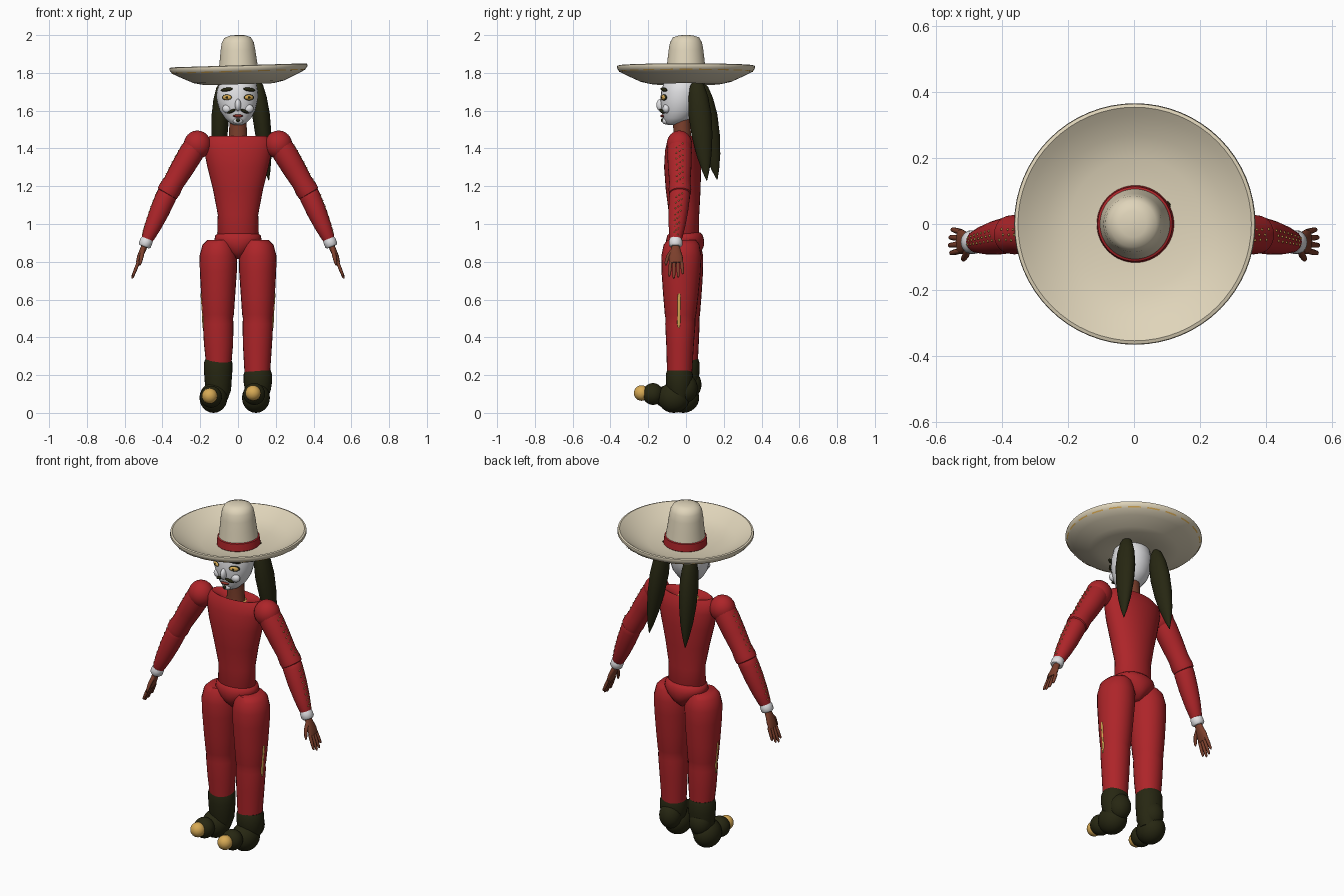
import bpy, bmesh, math
from mathutils import Vector, Matrix

cube = bpy.data.objects.get("Cube")
if cube:
    bpy.data.objects.remove(cube, do_unlink=True)


def material(name, r, g, b):
    m = bpy.data.materials.new(name)
    m.use_nodes = True
    m.diffuse_color = (r, g, b, 1)
    node = next(n for n in m.node_tree.nodes if n.type == 'BSDF_PRINCIPLED')
    node.inputs["Base Color"].default_value = (r, g, b, 1)
    node.inputs["Roughness"].default_value = 0.7
    return m


RED = material("red cloth", 0.42, 0.018, 0.022)
CREAM = material("cream felt", 0.74, 0.66, 0.49)
WHITE = material("white", 0.75, 0.75, 0.77)
SKIN = material("brown skin", 0.2, 0.05, 0.025)
DARK = material("dark olive", 0.02, 0.02, 0.006)
GOLD = material("gold", 0.68, 0.4, 0.09)
LIP = material("dark lips", 0.25, 0.03, 0.02)


def finish(name, bm, mat, angle=50):
    bmesh.ops.recalc_face_normals(bm, faces=bm.faces)
    me = bpy.data.meshes.new(name)
    bm.to_mesh(me)
    bm.free()
    me.materials.append(mat)
    me.shade_smooth()
    me.set_sharp_from_angle(angle=math.radians(angle))
    ob = bpy.data.objects.new(name, me)
    bpy.context.collection.objects.link(ob)
    return ob


def loft(name, rings, mat, upright=True, sides=24):
    """Rings are (x, y, z, width radius, depth radius) along a path."""
    bm = bmesh.new()
    loops = []
    for i, (x, y, z, a, b) in enumerate(rings):
        t = Vector((0, 0, 1))
        if not upright:
            p, q = rings[max(i - 1, 0)], rings[min(i + 1, len(rings) - 1)]
            t = (Vector(q[:3]) - Vector(p[:3])).normalized()
        w = Vector((0, 1, 0))
        w = (w - t * w.dot(t)).normalized()
        u = w.cross(t)
        turn = [2 * math.pi * k / sides for k in range(sides)]
        loops.append([bm.verts.new(Vector((x, y, z)) + u * a * math.cos(k) + w * b * math.sin(k))
                      for k in turn])
    for lo, hi in zip(loops, loops[1:]):
        for k in range(sides):
            n = (k + 1) % sides
            bm.faces.new((lo[k], lo[n], hi[n], hi[k]))
    bm.faces.new(loops[0])
    bm.faces.new(loops[-1])
    return finish(name, bm, mat)


def ball(name, pos, size, mat, rot=None, seg=24):
    bm = bmesh.new()
    m = Matrix.Translation(pos) @ (rot or Matrix()) @ Matrix.Diagonal((*size, 1))
    bmesh.ops.create_uvsphere(bm, u_segments=seg, v_segments=seg // 2, radius=1, matrix=m)
    return finish(name, bm, mat)


def lathe(name, profile, mat, at, tilt, keep=None):
    bm = bmesh.new()
    vs = [bm.verts.new((r, 0, z)) for r, z in profile]
    es = [bm.edges.new(p) for p in zip(vs, vs[1:])]
    bmesh.ops.spin(bm, geom=vs + es, axis=(0, 0, 1), cent=(0, 0, 0),
                   steps=64, angle=2 * math.pi)
    bmesh.ops.remove_doubles(bm, verts=bm.verts, dist=0.0005)
    if keep:
        drop = [f for f in bm.faces
                if not keep(math.atan2(f.calc_center_median().y, f.calc_center_median().x))]
        bmesh.ops.delete(bm, geom=drop, context='FACES')
    ob = finish(name, bm, mat)
    ob.location = at
    ob.rotation_euler = (0, tilt, 0)
    return ob


# Hat: dished brim and crown in one turned profile, with band and stitching
hat_at, tilt = (0.005, 0, 1.74), -0.03
lathe("hat", [(0, 0.03), (0.1, 0.01), (0.18, 0), (0.24, 0.013), (0.31, 0.045), (0.35, 0.065),
              (0.366, 0.085), (0.364, 0.097), (0.354, 0.1), (0.33, 0.084), (0.27, 0.05),
              (0.2, 0.028), (0.112, 0.022), (0.106, 0.07), (0.099, 0.12), (0.092, 0.18),
              (0.085, 0.22), (0.07, 0.247), (0.04, 0.258), (0, 0.261)], CREAM, hat_at, tilt)
lathe("hat_band", [(0.112, 0.02), (0.117, 0.025), (0.113, 0.066), (0.104, 0.07)], RED, hat_at, tilt)
lathe("hat_stitching", [(0.353, 0.0655), (0.358, 0.0715)], GOLD, hat_at, tilt,
      lambda a: int((a + math.pi) / (2 * math.pi) * 64) % 3 > 0)

# Head and neck
loft("head", [(0, -.07, 1.524, .02, .025), (0, -.06, 1.535, .045, .05), (0, -.045, 1.56, .07, .075),
              (-.003, -.035, 1.6, .094, .095), (-.004, -.03, 1.65, .108, .106),
              (-.004, -.025, 1.7, .11, .107), (0, -.02, 1.75, .098, .098), (0, -.02, 1.79, .06, .06)],
     WHITE)
loft("neck", [(0, -.02, 1.41, .055, .05), (0, -.02, 1.48, .047, .046), (0, -.025, 1.57, .045, .046)], SKIN)
loft("collar", [(0, -.02, 1.425, .062, .058), (0, -.02, 1.437, .06, .056), (0, -.02, 1.44, .05, .05)], GOLD)
ball("nose", (0, -.132, 1.63), (.016, .025, .032), WHITE)
ball("chin", (0, -.105, 1.545), (.026, .022, .018), WHITE)
ball("lips", (0, -.122, 1.572), (.026, .014, .008), LIP)
ball("goatee", (0, -.126, 1.55), (.01, .007, .01), DARK)
for s, side in ((1, "left"), (-1, "right")):
    lean = Matrix.Rotation(s * 0.45, 4, 'Z')
    ball(side + "_cheek", (s * .055, -.104, 1.61), (.028, .02, .024), WHITE)
    ball(side + "_eye_socket", (s * .058, -.116, 1.67), (.03, .009, .016), DARK, lean)
    ball(side + "_eye", (s * .058, -.12, 1.67), (.025, .01, .013), GOLD, lean)
    ball(side + "_pupil", (s * .058, -.13, 1.67), (.007, .003, .007), DARK)
    ball(side + "_eyebrow", (s * .06, -.117, 1.712), (.035, .011, .01), DARK,
         lean @ Matrix.Rotation(s * 0.12, 4, 'Y'))
    ball(side + "_moustache", (s * .034, -.127, 1.597), (.026, .011, .008), DARK,
         lean @ Matrix.Rotation(s * 0.4, 4, 'Y'))

# Hair tails, tapering to a point
for side, top, tip in (("left", (.1, .055, 1.765), (.163, .11, 1.23)),
                       ("right", (-.085, .075, 1.75), (-.11, .165, 1.235))):
    a, b = Vector(top), Vector(tip)
    shape = ((0, .012), (.06, .034), (.18, .048), (.35, .055), (.55, .05), (.75, .036), (.9, .018), (1, .002))
    loft(side + "_hair_tail", [(*a.lerp(b, t), r * .85, r * 1.1) for t, r in shape], DARK, False)

# Torso and pelvis
loft("torso", [(0, -.01, .92, .09, .07), (0, -.01, .95, .11, .08), (0, -.01, 1.05, .107, .08),
               (0, -.015, 1.18, .132, .092), (0, -.018, 1.3, .162, .098), (0, -.018, 1.39, .18, .093),
               (0, -.018, 1.44, .18, .08), (0, -.018, 1.465, .15, .066), (0, -.018, 1.45, .09, .055),
               (0, -.018, 1.432, .05, .045)], RED, sides=32)
loft("pelvis", [(0, -.005, .815, .02, .05), (0, -.005, .85, .065, .085), (0, -.005, .885, .105, .1),
                (0, -.005, .915, .125, .1), (0, -.005, .94, .12, .094), (0, -.005, .955, .1, .08)], RED, sides=32)

for s, side in ((1, "left"), (-1, "right")):
    # Arm: ball shoulder, two sleeve sections and a cuff
    ball(side + "_shoulder", (s * .215, -.035, 1.42), (.072, .068, .075), RED)
    path = [Vector((s * x, y, z)) for x, y, z in ((.215, -.035, 1.43), (.37, -.032, 1.17), (.485, -.055, .91))]
    upper = ((0, .06), (.2, .065), (.5, .062), (.8, .056), (.95, .06), (1.03, .058), (1.07, .04))
    lower = ((-.08, .04), (0, .053), (.12, .055), (.4, .052), (.7, .044), (.93, .034), (1, .027))
    for part, a, b, shape in (("upper_sleeve", path[0], path[1], upper),
                              ("lower_sleeve", path[1], path[2], lower)):
        loft(f"{side}_{part}", [(*a.lerp(b, t), r, r) for t, r in shape], RED, False)
        out = Vector((s * .9, 0, .45))
        bm = bmesh.new()
        # Gold dots in a staggered trim along the outside of the sleeve
        for i in range(22):
            t = .12 + .038 * i
            r = next(p[1] + (q[1] - p[1]) * (t - p[0]) / (q[0] - p[0])
                     for p, q in zip(shape, shape[1:]) if p[0] <= t <= q[0])
            turn = Matrix.Rotation((i % 3 - 1) * .28, 3, (b - a).normalized())
            p = a.lerp(b, t) + turn @ out * (r * .99)
            bmesh.ops.create_icosphere(bm, subdivisions=1, radius=.0045, matrix=Matrix.Translation(p))
        finish(f"{side}_{part}_trim", bm, GOLD)
    wrist = path[2]
    loft(side + "_cuff", [(*(wrist + Vector((s * d * .4, 0, -d))), r, r * 1.05)
                          for d, r in ((-.012, .03), (.0, .034), (.022, .034), (.03, .027))], WHITE, False)
    # Hand: flat palm, four fingers and a thumb
    loft(side + "_palm", [(s * .492, -.055, .89, .017, .02), (s * .505, -.055, .86, .016, .027),
                          (s * .52, -.054, .825, .015, .037), (s * .53, -.053, .795, .011, .036)],
         SKIN, False, 16)
    for i, length in enumerate((.08, .092, .086, .068)):
        y = -.081 + .019 * i
        drift = (i - 1.5) * .005
        loft(f"{side}_finger_{i + 1}",
             [(s * (.525 + t * length * .4), y + drift * t, .803 - t * length, r, r)
              for t, r in ((0, .009), (.5, .009), (.9, .007), (1, .003))], SKIN, False, 10)
    loft(side + "_thumb", [(s * .503, -.07, .862, .011, .011), (s * .51, -.095, .83, .011, .01),
                           (s * .517, -.106, .795, .008, .008), (s * .52, -.108, .78, .003, .003)],
         SKIN, False, 10)

# Legs and boots: the right foot stands further back and its boot is taller
for s, side, back, cuff in ((1, "left", 0, .22), (-1, "right", .035, .28)):
    def ly(z):
        return -.022 - .015 * (1 - z) + back * (1.1 - z)
    rows = ((.915, .1, .062, .075), (.89, .103, .085, .095), (.83, .104, .1, .106), (.75, .104, .098, .104),
            (.62, .105, .09, .093), (.52, .105, .083, .083), (.5, .105, .079, .079),
            (.47, .105, .081, .08), (.36, .103, .077, .073), (cuff - .02, .102, .067, .066))
    loft(side + "_trouser_leg", [(s * x, ly(z), z, a, b) for z, x, a, b in rows], RED)
    loft(side + "_trouser_stripe", [(s * (.104 + w - .002), ly(z) - .008, z, .006, d)
                                    for z, w, d in ((.45, .081, .004), (.47, .081, .009), (.53, .083, .008),
                                                    (.62, .09, .009), (.632, .091, .005))], GOLD, sides=8)
    loft(side + "_boot_shaft", [(s * .105, -.035 + back, z, r, r * .95) for z, r in
                                ((.07, .05), (.12, .068), (cuff - .06, .075), (cuff - .015, .075),
                                 (cuff + .005, .068))], DARK)
boots = (("left", (.095, -.065, .08), (.086, -.175, .1), (.08, -.235, .105), (.1, 0, .13)),
         ("right", (-.13, -.015, .08), (-.143, -.11, .085), (-.15, -.16, .09), (-.11, .02, .15)))
for side, foot, toe, tip, heel in boots:
    ball(side + "_boot_foot", foot, (.074, .085, .08), DARK)
    ball(side + "_boot_heel", heel, (.062, .062, .075), DARK)
    ball(side + "_boot_toe", toe, (.058, .055, .058), DARK)
    ball(side + "_boot_tip", tip, (.041, .041, .041), GOLD)
